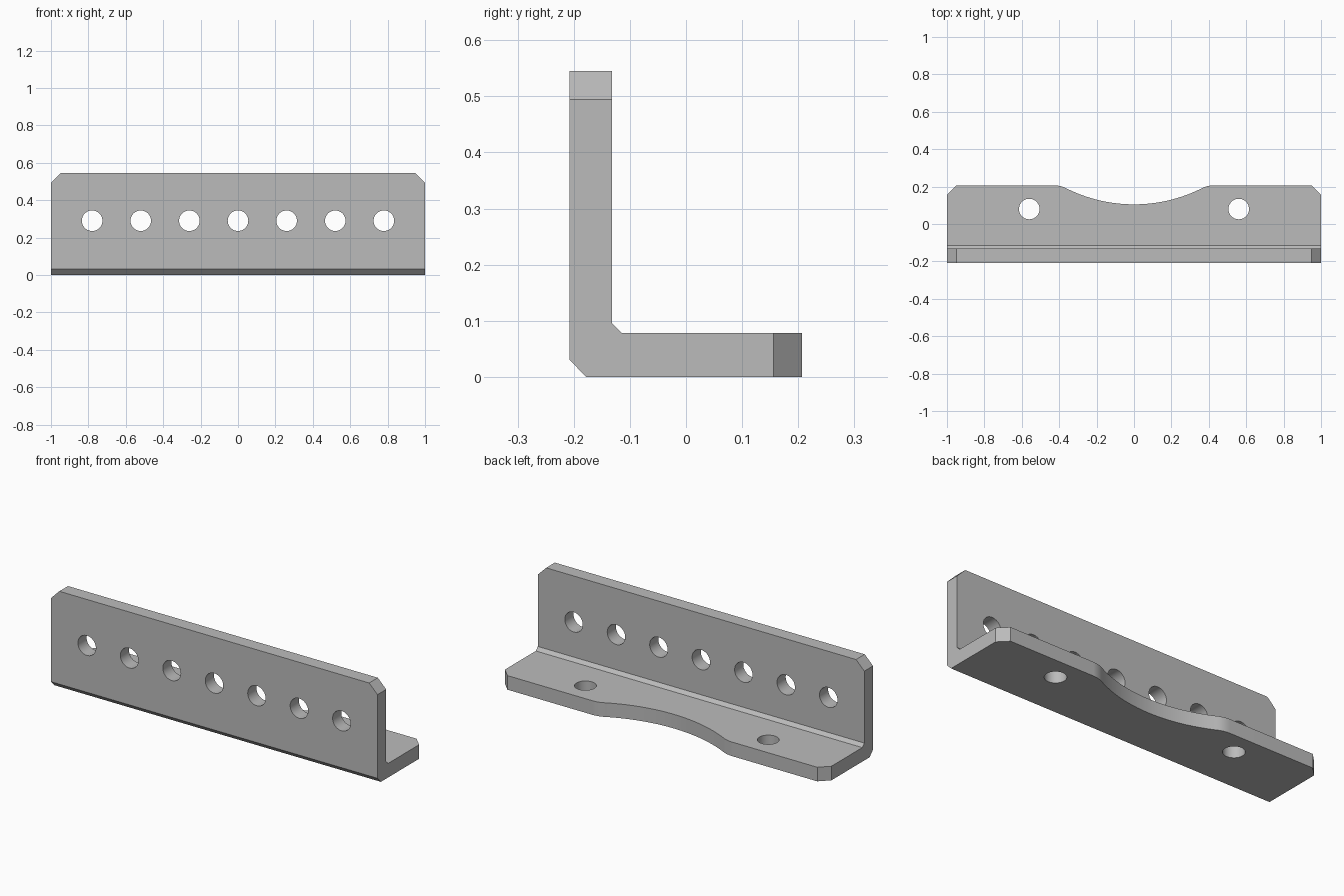
import bpy
import bmesh
import math
from mathutils import Vector

default = bpy.data.objects.get("Cube")
if default:
    bpy.data.objects.remove(default, do_unlink=True)

HALF, BACK, TOP = 1.0, 0.207, 0.545
CHAMFER = 0.051


def prism(bm, points, direction):
    """Extrude a closed outline along a direction."""
    face = bm.faces.new([bm.verts.new(p) for p in points])
    caps = bmesh.ops.extrude_face_region(bm, geom=[face], use_keep_orig=True)
    moved = [g for g in caps["geom"] if isinstance(g, bmesh.types.BMVert)]
    bmesh.ops.translate(bm, verts=moved, vec=Vector(direction))


def make_object(name, bm):
    bmesh.ops.recalc_face_normals(bm, faces=bm.faces)
    mesh = bpy.data.meshes.new(name)
    bm.to_mesh(mesh)
    bm.free()
    obj = bpy.data.objects.new(name, mesh)
    bpy.context.collection.objects.link(obj)
    return obj


def circle(radius, count=40):
    steps = [2 * math.pi * i / count for i in range(count)]
    return [(radius * math.cos(a), radius * math.sin(a)) for a in steps]


# Angle section with bevelled outer heel and inner corner
section = [(-0.208, 0.031), (-0.178, 0), (BACK, 0), (BACK, 0.078),
           (-0.114, 0.078), (-0.132, 0.096), (-0.132, TOP), (-0.208, TOP)]
bm = bmesh.new()
prism(bm, [(-HALF, y, z) for y, z in section], (2 * HALF, 0, 0))
bracket = make_object("angle_bracket", bm)

cut = bmesh.new()
upright, base = (0, 0.3, 0), (0, 0, 0.3)

# Row of holes through the upright, pair of holes through the base
for i in range(-3, 4):
    prism(cut, [(i * 0.26 + u, -0.3, 0.29 + v) for u, v in circle(0.055)], upright)
for x in (-0.56, 0.56):
    prism(cut, [(x + u, 0.08 + v, -0.1) for u, v in circle(0.055)], base)

# Clipped free corners on both legs
for side in (-1, 1):
    def corner(edge):
        far = 0.02
        return [(side * (HALF - CHAMFER - far), edge + far),
                (side * (HALF + far), edge - CHAMFER - far),
                (side * (HALF + far), edge + far)]
    prism(cut, [(x, -0.3, z) for x, z in corner(TOP)], upright)
    prism(cut, [(x, y, -0.1) for x, y in corner(BACK)], base)

# Shallow relief in the back edge: a large arc blended by small fillets
start, depth, fillet = 0.43, 0.102, 0.15
total = (start ** 2 + depth ** 2) / (2 * depth)
arc = total - fillet
angle = math.asin(start / total)
half = []
for i in range(1, 17):
    a = angle * i / 16
    half.append((arc * math.sin(a), BACK - depth + arc * (1 - math.cos(a))))
for i in range(7, -1, -1):
    a = angle * i / 8
    half.append((start - fillet * math.sin(a), BACK - fillet * (1 - math.cos(a))))
half.append((start, BACK + 0.1))
outline = [(-x, y) for x, y in reversed(half)] + [(0, BACK - depth)] + half
prism(cut, [(x, y, -0.1) for x, y in outline], base)

# Subtract everything, then remove the cutter
cutter = make_object("cutter", cut)
cutter.hide_render = True
mod = bracket.modifiers.new("cuts", "BOOLEAN")
mod.operation = "DIFFERENCE"
mod.solver = "EXACT"
mod.object = cutter
bpy.context.view_layer.objects.active = bracket
bracket.select_set(True)
bpy.ops.object.modifier_apply(modifier=mod.name)
bpy.data.objects.remove(cutter, do_unlink=True)

# Plain grey metal
grey = bpy.data.materials.new("grey_metal")
grey.use_nodes = True
colour = (0.5, 0.5, 0.5, 1)
grey.diffuse_color = colour
grey.node_tree.nodes["Principled BSDF"].inputs["Base Color"].default_value = colour
bracket.data.materials.clear()
bracket.data.materials.append(grey)
for face in bracket.data.polygons:
    face.material_index = 0

bpy.ops.object.select_all(action="DESELECT")
bracket.select_set(True)
bpy.ops.object.shade_smooth_by_angle(angle=math.radians(25))
